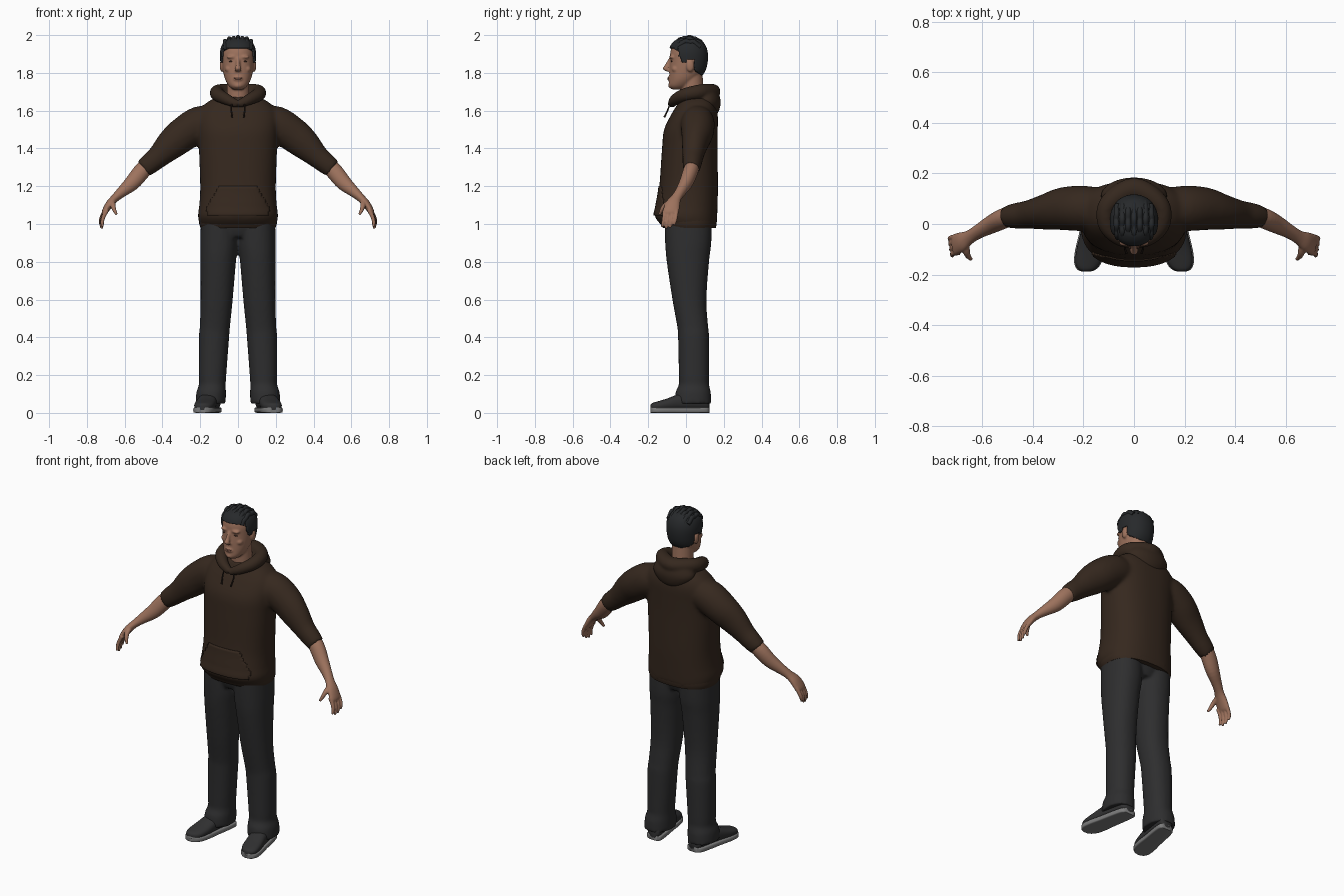
import bpy, bmesh, math
from mathutils import Vector

if bpy.data.objects.get("Cube"):
    bpy.data.objects.remove(bpy.data.objects["Cube"])


def material(name, r, g, b):
    m = bpy.data.materials.new(name)
    m.use_nodes = True
    m.diffuse_color = (r, g, b, 1)
    node = m.node_tree.nodes["Principled BSDF"]
    node.inputs["Base Color"].default_value = (r, g, b, 1)
    node.inputs["Roughness"].default_value = 0.9
    return m


SKIN = material("skin", .34, .17, .11)
LIP = material("lip", .25, .11, .08)
DARK = material("eye_dark", .07, .035, .025)
CLOTH = material("brown_cloth", .036, .021, .013)
CORD = material("dark_cord", .018, .011, .008)
PANTS = material("charcoal_cloth", .027, .027, .028)
HAIR = material("black_hair", .020, .022, .024)
SHOE = material("shoe_black", .03, .03, .031)
SOLE = material("sole_grey", .2, .2, .2)
UP, SIDE = Vector((0, 0, 1)), Vector((0, 1, 0))


def smooth_rings(rings, steps):
    """Catmull-Rom interpolation of (x, y, z, ru, rv) rings."""
    pts = [Vector(r) for r in rings]
    out = []
    for i in range(len(pts) - 1):
        a, b, c = pts[max(i - 1, 0)], pts[i], pts[i + 1]
        d = pts[min(i + 2, len(pts) - 1)]
        for k in range(steps):
            t = k / steps
            out.append(b + (c - a) * (t / 2) + (a * 2 - b * 5 + c * 4 - d) * (t * t / 2)
                       + (b * 3 - a - c * 3 + d) * (t ** 3 / 2))
    return out + [pts[-1]]


def loft(bm, rings, s=1, ref=SIDE, axis=None, p=2.0, n=24, steps=4, grow=0):
    """Capped tube through the rings; s=-1 mirrors it to the other side."""
    rows = smooth_rings(rings, steps)
    pos = [Vector(r[:3]) for r in rows]
    loops = []
    for i, r in enumerate(rows):
        t = axis or (pos[min(i + 1, len(pos) - 1)] - pos[max(i - 1, 0)]).normalized()
        v = (ref - t * ref.dot(t)).normalized()
        u = v.cross(t)
        loop = []
        for k in range(n):
            a = math.tau * k / n
            c, q = math.cos(a), math.sin(a)
            co = (pos[i] + u * math.copysign(abs(c) ** (2 / p), c) * (max(r[3], .001) + grow)
                  + v * math.copysign(abs(q) ** (2 / p), q) * (max(r[4], .001) + grow))
            loop.append(bm.verts.new((co.x * s, co.y, co.z)))
        loops.append(loop)
    faces = [bm.faces.new((lo[k], lo[(k + 1) % n], hi[(k + 1) % n], hi[k]))
             for lo, hi in zip(loops, loops[1:]) for k in range(n)]
    faces += [bm.faces.new(loops[0]), bm.faces.new(loops[-1])]
    bmesh.ops.recalc_face_normals(bm, faces=faces)


def ball(bm, center, size):
    made = bmesh.ops.create_uvsphere(bm, u_segments=16, v_segments=10, radius=1)
    for v in made["verts"]:
        v.co = Vector(center) + Vector([a * b for a, b in zip(v.co, size)])


def finish(name, bm, mat, voxel=0, relax=4, thick=0):
    me = bpy.data.meshes.new(name)
    bm.to_mesh(me)
    bm.free()
    me.materials.append(mat)
    for f in me.polygons:
        f.use_smooth = True
    ob = bpy.data.objects.new(name, me)
    bpy.context.collection.objects.link(ob)
    if voxel:
        # Fuse the overlapping pieces into one soft skin
        mod = ob.modifiers.new("fuse", "REMESH")
        mod.mode, mod.voxel_size, mod.use_smooth_shade = "VOXEL", voxel, True
        mod = ob.modifiers.new("relax", "SMOOTH")
        mod.factor, mod.iterations = .5, relax
    if thick:
        mod = ob.modifiers.new("thickness", "SOLIDIFY")
        mod.thickness, mod.offset = thick, -1
    else:
        bpy.context.view_layer.objects.active = ob
        ob.select_set(True)
        if not voxel:
            bpy.ops.object.shade_smooth_by_angle(angle=math.radians(50))
        ob.select_set(False)
    return ob


def patch(name, rings, mat, keep, grow, thick, p):
    """Shell lying over a loft, kept only where the rule holds."""
    bm = bmesh.new()
    loft(bm, rings, axis=UP, p=p, n=96, steps=10, grow=grow)
    drop = [f for f in bm.faces if len(f.verts) > 4 and f.calc_center_median().z < 1.8
            or not keep(f.calc_center_median())]
    bmesh.ops.delete(bm, geom=drop, context="FACES")
    return finish(name, bm, mat, thick=thick)


# Hoodie body and sleeves
body = [(0, .018, .99, .2, .145), (0, .0, 1.04, .212, .165), (0, .005, 1.1, .205, .162),
        (0, .014, 1.2, .2, .155), (0, .02, 1.4, .207, .147), (0, .026, 1.5, .212, .142),
        (0, .045, 1.58, .21, .123), (0, .055, 1.635, .175, .1), (0, .055, 1.675, .11, .08)]
sleeve = [(.12, .06, 1.545, .08, .08), (.2, .062, 1.53, .095, .09), (.28, .06, 1.482, .092, .085),
          (.35, .047, 1.425, .083, .07), (.42, .037, 1.358, .062, .056),
          (.46, .033, 1.325, .057, .052), (.502, .028, 1.29, .05, .045)]
bm = bmesh.new()
loft(bm, body, axis=UP, p=2.4, n=48)
for s in (1, -1):
    loft(bm, sleeve, s)
finish("hoodie_body", bm, CLOTH, .011, 6)

# Hem band and front pocket
bm = bmesh.new()
loft(bm, [(0, .018, .98, .198, .14), (0, .014, 1.0, .205, .148), (0, .008, 1.03, .207, .155)],
     axis=UP, p=2.4, n=48)
finish("hoodie_hem", bm, CLOTH)
patch("hoodie_pocket", body, CLOTH,
      lambda c: c.y < 0 and 1.045 < c.z < 1.2 and abs(c.x) < .165 - max(0, c.z - 1.09) * .6,
      .005, .009, 2.4)

# Hood: collar roll around the neck and folded cloth behind
half = [(.06, -.055, 1.66, .03, .03), (.107, 0, 1.685, .036, .036), (.1, .08, 1.70, .038, .04)]
collar = ([(0, -.078, 1.632, .02, .02)] + half + [(0, .138, 1.702, .045, .04)]
          + [(-x, y, z, a, b) for x, y, z, a, b in reversed(half)] + [(0, -.078, 1.632, .02, .02)])
bm = bmesh.new()
loft(bm, collar, ref=UP, steps=6)
loft(bm, [(0, .12, 1.565, .05, .03), (0, .115, 1.6, .1, .06), (0, .11, 1.65, .132, .074),
          (0, .105, 1.7, .11, .065)], axis=UP, n=32)
finish("hood", bm, CLOTH, .008, 4)

# Draw cords
bm = bmesh.new()
for s in (1, -1):
    loft(bm, [(.03, -.085, 1.645, .004, .004), (.036, -.094, 1.61, .004, .004),
              (.03, -.115, 1.565, .005, .005)], s, n=8)
finish("draw_cords", bm, CORD)

# Trousers
leg = [(.1, .012, 1.02, .096, .125), (.1, .012, .9, .1, .122), (.105, .01, .8, .094, .112),
       (.113, .018, .6, .085, .09), (.122, .035, .46, .08, .082), (.127, .04, .4, .08, .082),
       (.135, .042, .2, .073, .08), (.136, .042, .15, .071, .08), (.142, .038, .11, .078, .093),
       (.145, .037, .05, .08, .097)]
bm = bmesh.new()
loft(bm, [(0, .012, .93, .1, .1), (0, .012, .97, .17, .115), (0, .012, 1.02, .19, .125)],
     axis=UP, n=40)
for s in (1, -1):
    loft(bm, leg, s, axis=UP, p=2.2, n=32)
finish("trousers", bm, PANTS, .01, 4)

# Shoes: uppers and soles share one outline (y, half width, upper height)
outline = [(.125, .025, .06), (.11, .044, .09), (.05, .05, .1), (-.03, .052, .095),
           (-.1, .056, .07), (-.15, .052, .055), (-.178, .036, .046), (-.188, .015, .036)]
for s, side in ((1, "left"), (-1, "right")):
    bm = bmesh.new()
    loft(bm, [(.155 - .18 * y, y, .01 + h / 2, w - .002, h / 2 - .004) for y, w, h in outline],
         s, UP, -SIDE, 2.5)
    finish(side + "_shoe", bm, SHOE)
    bm = bmesh.new()
    loft(bm, [(.155 - .18 * y, y, .015, w + .003, .015) for y, w, h in outline],
         s, UP, -SIDE, 6)
    finish(side + "_sole", bm, SOLE)

    # Forearm, palm, fingers and thumb
    bm = bmesh.new()
    loft(bm, [(.46, .04, 1.33, .04, .036), (.51, .024, 1.278, .045, .04),
              (.56, .0, 1.218, .041, .036), (.615, -.03, 1.17, .029, .028),
              (.65, -.052, 1.138, .022, .028), (.68, -.07, 1.105, .021, .039),
              (.705, -.08, 1.065, .016, .042), (.71, -.082, 1.05, .01, .036)], s)
    for i, reach in enumerate((.05, .065, .07, .06)):
        y, x = -.05 - .021 * i, .712 - .003 * i
        loft(bm, [(x - .01, y, 1.075, .012, .011), (x + .008, y - .003, 1.04, .011, .01),
                  (x + .016, y - .008, 1.04 - reach / 2, .01, .009),
                  (x + .014, y - .014, 1.045 - reach, .007, .007)], s, n=12)
    loft(bm, [(.665, -.075, 1.12, .016, .015), (.662, -.11, 1.1, .014, .013),
              (.655, -.128, 1.075, .011, .011), (.643, -.14, 1.05, .007, .007)], s, n=12)
    finish(side + "_arm", bm, SKIN, .0045, 3)

# Head with neck, nose, brow, cheeks and ears
skull = [(0, -.045, 1.712, .025, .028), (0, -.035, 1.73, .048, .055), (0, -.015, 1.765, .068, .074),
         (0, .002, 1.81, .079, .09), (0, .01, 1.86, .084, .095), (0, .011, 1.91, .085, .094),
         (0, .011, 1.95, .074, .08), (0, .012, 1.975, .05, .055), (0, .012, 1.985, .022, .025)]
bm = bmesh.new()
loft(bm, skull, axis=UP, p=2.15, n=40)
loft(bm, [(0, .045, 1.6, .068, .068), (0, .035, 1.68, .06, .06), (0, .028, 1.8, .06, .06)], axis=UP)
loft(bm, [(0, -.078, 1.88, .01, .012), (0, -.096, 1.845, .011, .014),
          (0, -.107, 1.822, .017, .016), (0, -.096, 1.808, .016, .01)], axis=UP, n=16)
ball(bm, (0, -.085, 1.769), (.026, .013, .014))
ball(bm, (0, -.077, 1.733), (.024, .018, .016))
for s in (1, -1):
    ball(bm, (.034 * s, -.074, 1.884), (.028, .015, .009))
    ball(bm, (.046 * s, -.056, 1.82), (.023, .02, .018))
    ball(bm, (.086 * s, .022, 1.838), (.011, .021, .033))
finish("head", bm, SKIN, .0055, 3)

# Eyes and lips
bm = bmesh.new()
for s in (1, -1):
    ball(bm, (.035 * s, -.0755, 1.861), (.014, .005, .004))
finish("eyes", bm, DARK)
bm = bmesh.new()
ball(bm, (0, -.091, 1.773), (.022, .007, .004))
ball(bm, (0, -.09, 1.765), (.019, .007, .005))
finish("lips", bm, LIP)


# Hair cap, cut along the hairline, with combed strands on top
def above_hairline(c):
    if c.y < -.04:
        line = 1.932
    elif c.y < .005:
        line = 1.855 + max(0, -.02 - c.y) * 2
    elif c.y < .045:
        line = 1.872
    else:
        line = 1.815 - (c.y - .045) * .7
    return c.z > line


patch("hair_cap", skull, HAIR, above_hairline, .01, .012, 2.15)
bm = bmesh.new()
for i in range(-3, 4):
    x = i * .02
    lift = math.sqrt(1 - (x / .1) ** 2)
    path = []
    for k in range(8):
        a = .4 + k * .31
        bump = .004 * (-1) ** (k + i)
        path.append((x * (1 + .15 * math.sin(a)), .014 - .09 * lift * math.cos(a),
                     1.896 + (.088 * lift + bump) * math.sin(a), .013, .012))
    loft(bm, path, ref=Vector((1, 0, 0)), n=10)
finish("hair_strands", bm, HAIR)
